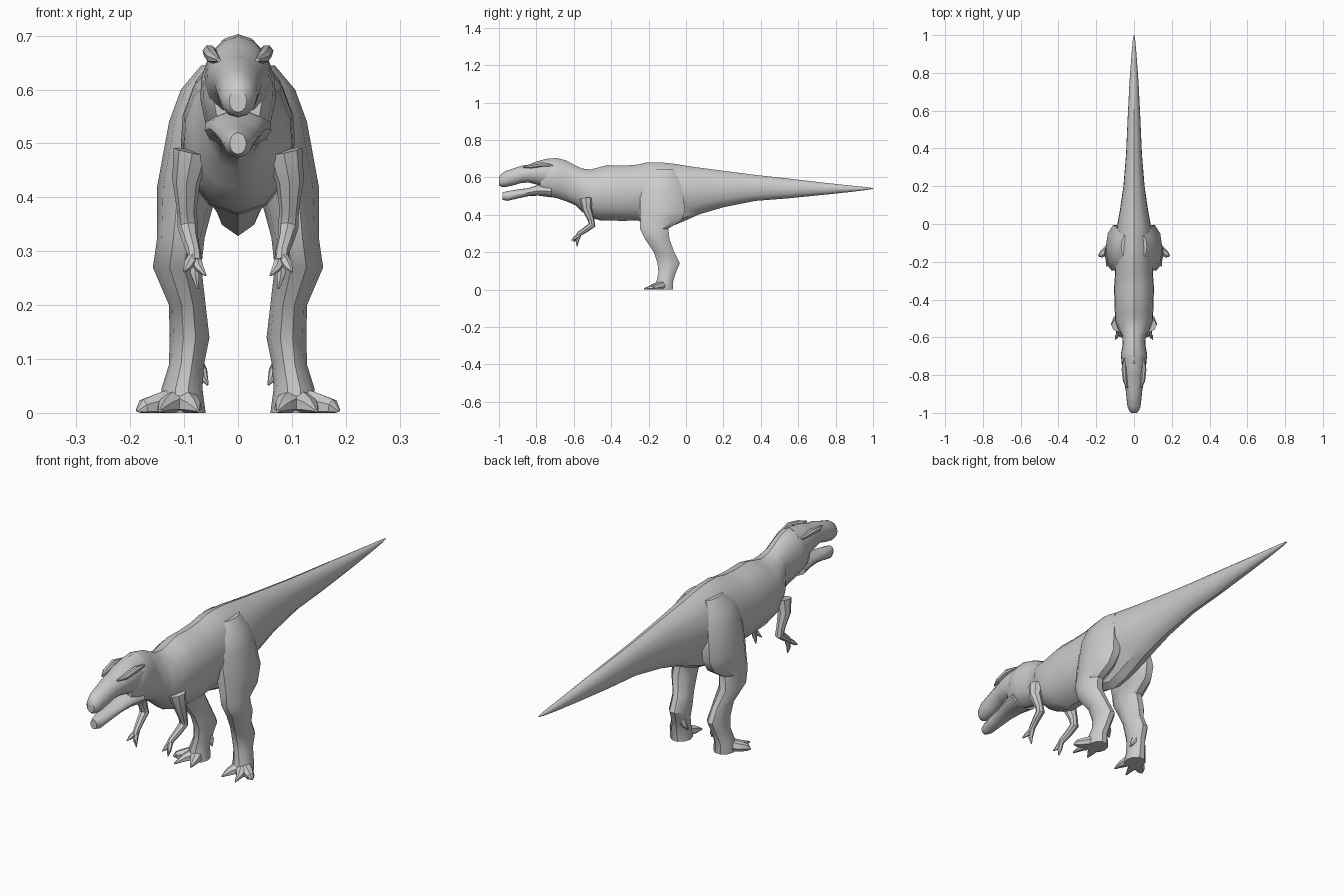
import bpy, math
from mathutils import Vector


def loft(name, rings, mirror=False, angle=35):
    """Skin a list of equal-length rings, cap both ends, smooth by angle."""
    n = len(rings[0])
    verts = [p for r in rings for p in r]
    faces = []
    for i in range(len(rings) - 1):
        for j in range(n):
            k = (j + 1) % n
            faces.append((i * n + j, i * n + k, (i + 1) * n + k, (i + 1) * n + j))
    faces.append(tuple(reversed(range(n))))
    faces.append(tuple(range(len(verts) - n, len(verts))))
    me = bpy.data.meshes.new(name)
    me.from_pydata(verts, [], faces)
    return finish(name, me, mirror, angle)


def finish(name, me, mirror, angle):
    import bmesh
    bm = bmesh.new()
    bm.from_mesh(me)
    bmesh.ops.recalc_face_normals(bm, faces=bm.faces)
    bm.to_mesh(me)
    bm.free()
    ob = bpy.data.objects.new(name, me)
    bpy.context.collection.objects.link(ob)
    bpy.ops.object.select_all(action='DESELECT')
    ob.select_set(True)
    bpy.context.view_layer.objects.active = ob
    bpy.ops.object.shade_smooth_by_angle(angle=math.radians(angle))
    if mirror:
        ob.modifiers.new("Mirror", 'MIRROR').use_axis[0] = True
    return ob


# half cross-section of the trunk: (side, height) from spine to belly
HALF = [(0, 1), (.4, .9), (.78, .62), (.97, .25), (1, -.12), (.86, -.55), (.5, -.88), (0, -1)]


def section(y, zb, zt, w, keel=1):
    """Closed trunk ring; keel < 1 pinches the belly into a V."""
    c, h = (zb + zt) / 2, (zt - zb) / 2
    half = [(sx * w * (keel if sz < -.3 else 1), y, c + sz * h) for sx, sz in HALF]
    return half + [(-x, yy, z) for x, yy, z in reversed(half[1:-1])]


def slab(z, y0, y1, x0, x1, n=10):
    """Horizontal oval ring from its bounds."""
    return [((x0 + x1) / 2 + (x1 - x0) / 2 * math.cos(a),
             (y0 + y1) / 2 + (y1 - y0) / 2 * math.sin(a), z)
            for a in (2 * math.pi * i / n for i in range(n))]


def limb(name, path, n=7):
    """Mirrored tube through (x, y, z, radius) points, kept above ground."""
    pts = [Vector(p[:3]) for p in path]
    rings = []
    for i, p in enumerate(pts):
        d = (pts[min(i + 1, len(pts) - 1)] - pts[max(i - 1, 0)]).normalized()
        u = d.cross(Vector((1, 0, 0))).normalized()
        v = d.cross(u)
        ring = []
        for j in range(n):
            a = 2 * math.pi * j / n
            q = p + path[i][3] * (math.cos(a) * u + math.sin(a) * v)
            ring.append((q.x, q.y, max(q.z, 0)))
        rings.append(ring)
    return loft(name, rings, True)


# trunk: back of head, neck, chest, hips and tail
loft("body_and_tail", [section(*s) for s in [
    (-.78, .51, .67, .045), (-.74, .50, .70, .065), (-.69, .488, .703, .07),
    (-.64, .472, .69, .06), (-.59, .45, .663, .062), (-.555, .415, .647, .085),
    (-.51, .385, .642, .1), (-.46, .37, .655, .102), (-.42, .37, .665, .103),
    (-.34, .367, .662, .106), (-.26, .37, .668, .1), (-.21, .35, .68, .1, .75),
    (-.13, .328, .68, .1, .6), (-.06, .345, .672, .095, .7), (0, .37, .662, .088, .8),
    (.07, .402, .652, .075), (.2, .44, .635, .056), (.37, .474, .613, .042),
    (.55, .488, .593, .034), (.75, .508, .57, .024), (.9, .524, .554, .013),
    (.97, .533, .547, .007), (1, .539, .543, .002)]])

# upper skull and lower jaw, leaving the mouth open
loft("upper_jaw", [section(*s) for s in [
    (-.7, .54, .703, .06), (-.75, .545, .698, .062), (-.8, .562, .685, .058),
    (-.84, .572, .668, .052), (-.88, .57, .662, .044), (-.92, .558, .648, .04),
    (-.965, .548, .634, .035), (-.99, .55, .617, .026), (-1, .558, .6, .016)]])
loft("lower_jaw", [section(*s) for s in [
    (-.72, .493, .565, .062), (-.79, .502, .56, .052), (-.84, .5, .543, .042),
    (-.9, .487, .535, .034), (-.955, .474, .526, .026), (-.98, .48, .52, .015)]])

# brow ridges over the eyes
limb("brow_ridge", [(.036, -.87, .655, .004), (.047, -.83, .66, .012),
                    (.053, -.77, .67, .013), (.052, -.71, .665, .005)])

# thigh, shin and ankle
loft("hind_leg", [slab(*s) for s in [
    (.645, -.18, -.06, .02, .068), (.6, -.225, -.04, .02, .106),
    (.54, -.25, -.015, .02, .128), (.42, -.252, .002, .035, .15),
    (.37, -.25, -.02, .05, .15), (.325, -.25, -.09, .062, .15),
    (.27, -.222, -.085, .068, .158), (.2, -.175, -.06, .06, .128),
    (.14, -.155, -.03, .053, .127), (.09, -.15, -.052, .063, .128),
    (.045, -.16, -.066, .066, .142), (0, -.165, -.068, .06, .145)]], True)

# toes and rear claw
TOES = [(.176, -.165, .188, -.17), (.135, -.18, .145, -.225), (.082, -.185, .074, -.215)]
for i, (mx, my, tx, ty) in enumerate(TOES):
    limb(f"toe_{i + 1}", [(.105, -.115, .025, .028), (mx * .6 + .042, my * .6 - .045, .014, .024),
                          (mx, my, .01, .016), (tx, ty, .004, .003)])
limb("rear_claw", [(.085, -.085, .095, .02), (.068, -.085, .075, .013), (.056, -.095, .052, .002)])

# small forearm with fingers
limb("arm", [(.085, -.535, .485, .035), (.096, -.53, .43, .026), (.095, -.508, .375, .018),
             (.093, -.502, .345, .019), (.09, -.53, .325, .016), (.082, -.57, .298, .013),
             (.08, -.582, .28, .013)], 8)
for i, tip in enumerate([(.1, -.612, .262), (.075, -.582, .23), (.06, -.6, .255)]):
    x, y, z = tip
    limb(f"finger_{i + 1}", [(.08, -.57, .295, .011), ((x + .085) / 2, (y - .582) / 2, (z + .285) / 2, .009),
                             (x, y, z, .002)], 6)
